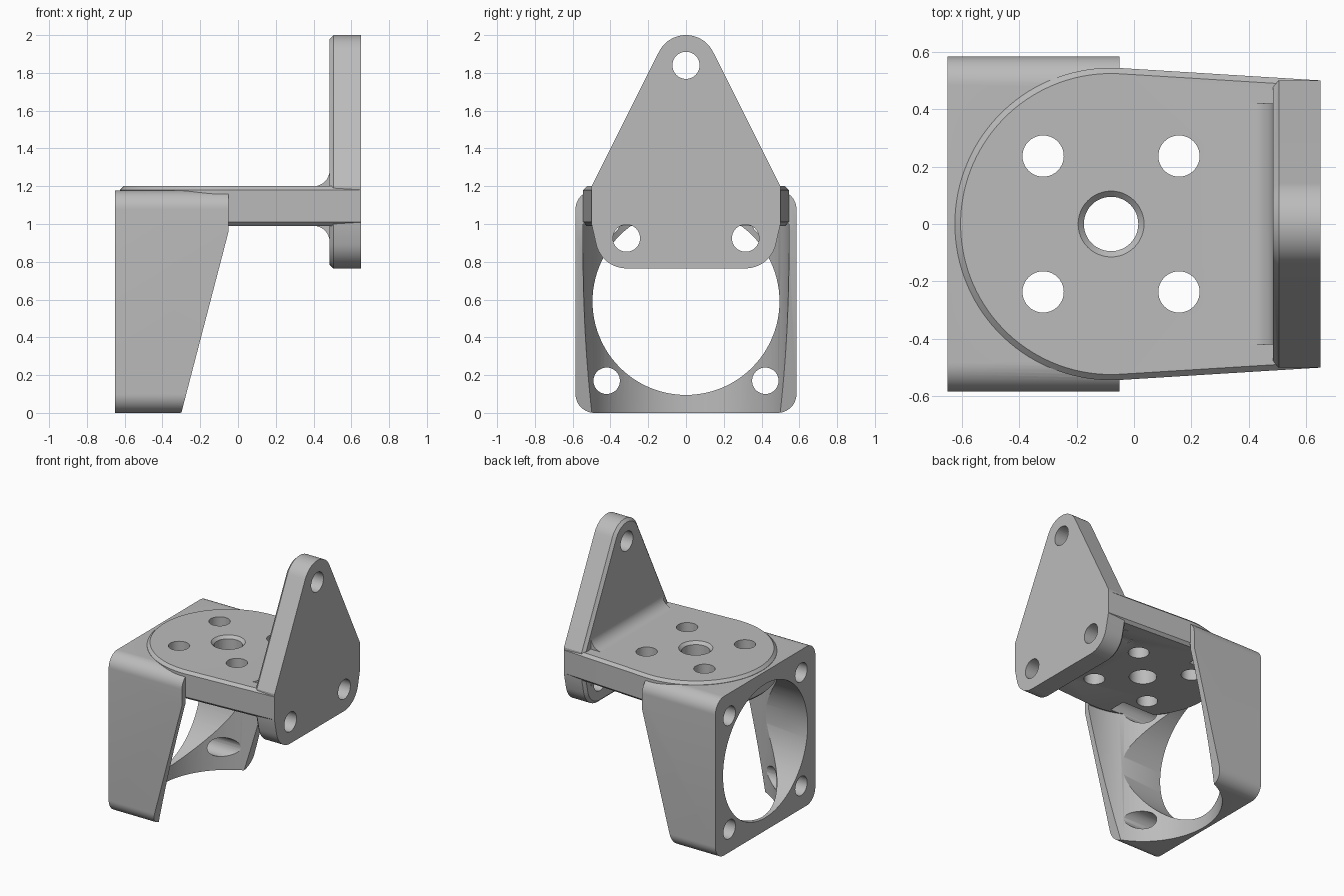
import bpy, bmesh
from math import sin, cos, radians
from mathutils import Vector

cube = bpy.data.objects.get("Cube")
if cube:
    bpy.data.objects.remove(cube, do_unlink=True)

grey = bpy.data.materials.new("plain grey")
grey.use_nodes = True
grey.diffuse_color = (0.5, 0.5, 0.5, 1)
grey.node_tree.nodes["Principled BSDF"].inputs["Base Color"].default_value = (0.5, 0.5, 0.5, 1)


def arc(cx, cy, r, a, b, n=12):
    """Points on an arc from angle a to b in degrees."""
    angles = [radians(a + (b - a) * i / n) for i in range(n + 1)]
    return [(cx + r * cos(t), cy + r * sin(t)) for t in angles]


def prism(name, outline, axis, lo, hi, chamfer_at=(), chamfer=0.02):
    """Extrude an outline along an axis, chamfering the rim at given levels."""
    k = "xyz".index(axis)

    def place(p):
        v = list(p)
        v.insert(k, lo)
        return v
    bm = bmesh.new()
    face = bm.faces.new([bm.verts.new(place(p)) for p in outline])
    out = bmesh.ops.extrude_face_region(bm, geom=[face])["geom"]
    shift = Vector((0, 0, 0))
    shift[k] = hi - lo
    bmesh.ops.translate(bm, vec=shift, verts=[g for g in out if isinstance(g, bmesh.types.BMVert)])
    bmesh.ops.recalc_face_normals(bm, faces=bm.faces)
    for level in chamfer_at:
        rim = [e for e in bm.edges if all(abs(v.co[k] - level) < 1e-5 for v in e.verts)]
        bmesh.ops.bevel(bm, geom=rim, offset=chamfer, segments=1, affect='EDGES')
    return finish(name, bm)


def finish(name, bm):
    mesh = bpy.data.meshes.new(name)
    bm.to_mesh(mesh)
    bm.free()
    mesh.materials.append(grey)
    ob = bpy.data.objects.new(name, mesh)
    bpy.context.collection.objects.link(ob)
    return ob


def drill(name, axis, cx, cy, r, lo, hi, n=64):
    return prism(name, arc(cx, cy, r, 0, 360 - 360 / n, n - 1), axis, lo, hi)


def combine(target, tool, operation):
    """Apply a boolean and remove the tool."""
    bpy.context.view_layer.objects.active = target
    mod = target.modifiers.new("combine", 'BOOLEAN')
    mod.operation, mod.solver, mod.object = operation, 'EXACT', tool
    bpy.ops.object.modifier_apply(modifier=mod.name)
    bpy.data.objects.remove(tool, do_unlink=True)


# Motor mount: rounded square block with a sloping open side
w, r, top = 0.585, 0.1, 1.178
outline = (arc(w - r, r, r, -90, 0) + arc(w - r, top - r, r, 0, 90)
           + arc(r - w, top - r, r, 90, 180) + arc(r - w, r, r, 180, 270))
bracket = prism("bracket", outline, 'x', -0.65, -0.05)
bm = bmesh.new()
bm.from_mesh(bracket.data)
bmesh.ops.bisect_plane(bm, geom=bm.verts[:] + bm.edges[:] + bm.faces[:], plane_co=(-0.3, 0, 0),
                       plane_no=(0.96, 0, -0.25), clear_outer=True)
bmesh.ops.holes_fill(bm, edges=[e for e in bm.edges if e.is_boundary])
bmesh.ops.recalc_face_normals(bm, faces=bm.faces)
bm.to_mesh(bracket.data)
bm.free()

# Round clearance under the plate, motor opening and corner screw holes
combine(bracket, drill("clearance", 'z', -0.08, 0, 0.545, -0.1, 1.0, 96), 'DIFFERENCE')
combine(bracket, drill("motor_opening", 'x', 0, 0.59, 0.495, -0.8, 0.2, 96), 'DIFFERENCE')

# Base plate with a round end and chamfered rims
outline = arc(-0.08, 0, 0.545, 86.5, 273.5, 64) + [(0.649, -0.501), (0.649, 0.501)]
combine(bracket, prism("base_plate", outline, 'z', 0.99, 1.2, (0.99, 1.2)), 'UNION')

# Upright end plate: a rounded triangle
half = arc(0.315, 0.93, 0.165, -90, -13) + [(0.5, 1.0), (0.5, 1.2)] + arc(0, 1.84, 0.16, 26.6, 90)
outline = half + [(-y, z) for y, z in reversed(half[:-1])]
combine(bracket, prism("end_plate", outline, 'x', 0.485, 0.65, (0.485,)), 'UNION')

# Concave fillets above and below the joint
for name, z, s in (("upper_fillet", 1.2, 1), ("lower_fillet", 0.99, -1)):
    curve = [(x, z + s * h) for x, h in arc(0.4, 0.085, 0.085, -90, 0)]
    outline = curve + [(0.51, z + s * 0.085), (0.51, z - s * 0.03), (0.4, z - s * 0.03)]
    combine(bracket, prism(name, outline, 'y', -0.42, 0.42), 'UNION')

# Screw holes
for side in (-1, 1):
    for z in (0.17, 1.01):
        combine(bracket, drill("mount_hole", 'x', side * 0.42, z, 0.07, -0.8, -0.2, 40), 'DIFFERENCE')
    for x in (-0.317, 0.157):
        combine(bracket, drill("plate_hole", 'z', x, side * 0.237, 0.072, 0.9, 1.4, 40), 'DIFFERENCE')
for y, z in ((0, 1.84), (-0.315, 0.925), (0.315, 0.925)):
    combine(bracket, drill("end_hole", 'x', y, z, 0.072, 0.3, 0.8, 40), 'DIFFERENCE')

# Countersunk centre hole
combine(bracket, drill("centre_hole", 'z', -0.08, 0, 0.095, 0.9, 1.4, 48), 'DIFFERENCE')
bm = bmesh.new()
bmesh.ops.create_cone(bm, cap_ends=True, segments=48, radius1=0.085, radius2=0.145, depth=0.06)
bmesh.ops.translate(bm, vec=(-0.08, 0, 1.2), verts=bm.verts)
combine(bracket, finish("countersink", bm), 'DIFFERENCE')

# Smooth the curved walls, keep the edges crisp
bpy.ops.object.select_all(action='DESELECT')
bracket.select_set(True)
bpy.context.view_layer.objects.active = bracket
bpy.ops.object.shade_smooth_by_angle(angle=radians(25))
